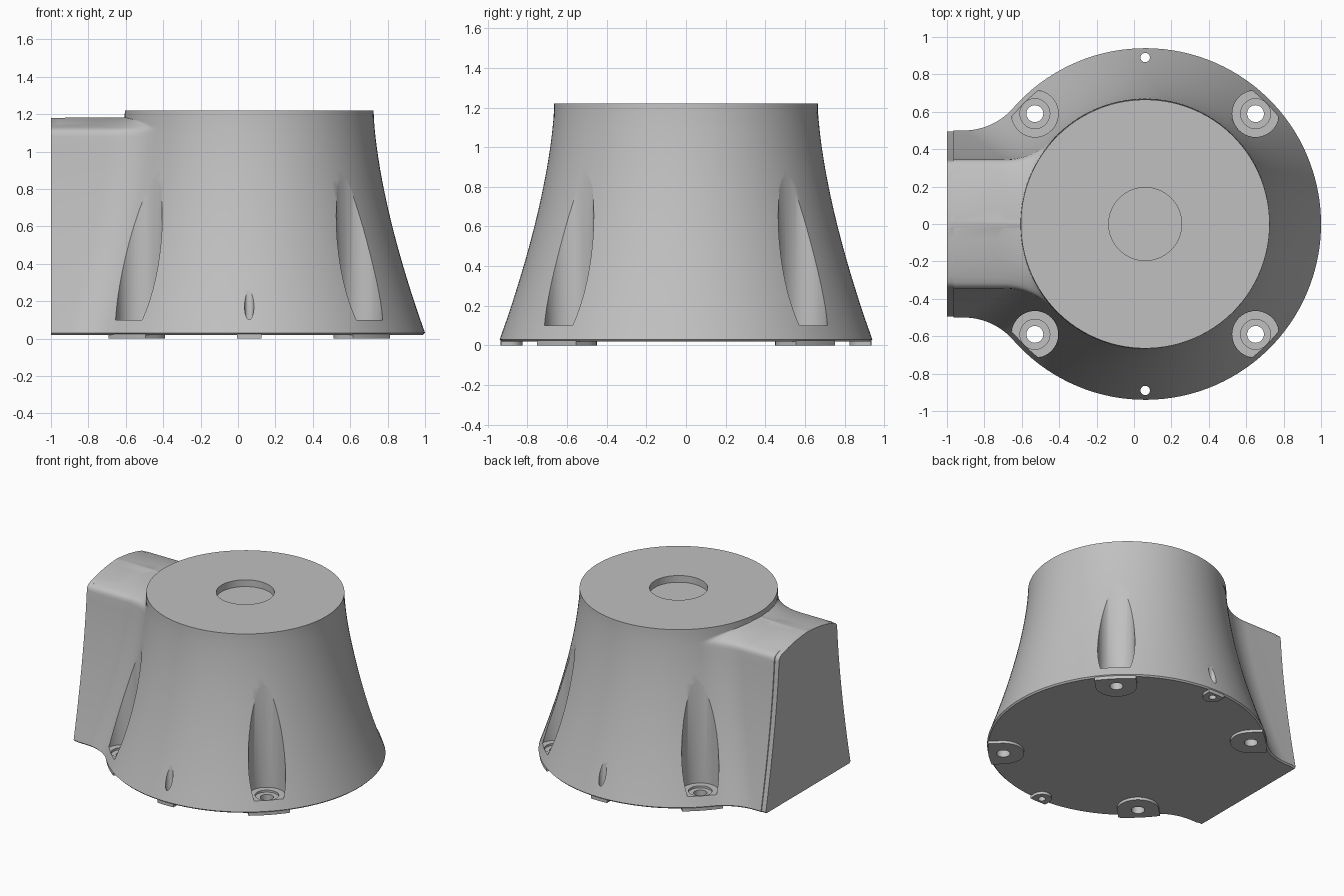
import bpy, bmesh
from math import sin, cos, pi, atan2, sqrt, radians

cube = bpy.data.objects.get("Cube")
if cube:
    bpy.data.objects.remove(cube, do_unlink=True)

CX = 0.06            # axis of the round housing
TOP, RIM = 1.22, 0.665
BOLT = 0.59          # bolt offset from the axis
grey = bpy.data.materials.new("matte_grey")
grey.use_nodes = True
grey.diffuse_color = (0.53, 0.53, 0.53, 1)
grey.node_tree.nodes["Principled BSDF"].inputs["Base Color"].default_value = grey.diffuse_color


def loft(name, rings):
    """Skin a stack of equal-length rings and cap both ends."""
    bm = bmesh.new()
    loops = [[bm.verts.new(p) for p in ring] for ring in rings]
    n = len(loops[0])
    for a, b in zip(loops, loops[1:]):
        for i in range(n):
            j = (i + 1) % n
            bm.faces.new((a[i], a[j], b[j], b[i]))
    bm.faces.new(loops[0][::-1])
    bm.faces.new(loops[-1])
    bmesh.ops.recalc_face_normals(bm, faces=bm.faces)
    mesh = bpy.data.meshes.new(name)
    bm.to_mesh(mesh)
    bm.free()
    mesh.materials.append(grey)
    obj = bpy.data.objects.new(name, mesh)
    bpy.context.collection.objects.link(obj)
    return obj


def activate(obj):
    bpy.ops.object.select_all(action='DESELECT')
    obj.select_set(True)
    bpy.context.view_layer.objects.active = obj


def drill(obj, x, y, radius, z0, z1):
    """Cut a vertical round hole."""
    circle = [(x + radius * cos(a), y + radius * sin(a))
              for a in (2 * pi * i / 40 for i in range(40))]
    cutter = loft("cutter", [[(px, py, z) for px, py in circle] for z in (z0, z1)])
    cutter.hide_render = True
    mod = obj.modifiers.new("drill", 'BOOLEAN')
    mod.operation, mod.solver, mod.object = 'DIFFERENCE', 'EXACT', cutter
    activate(obj)
    bpy.ops.object.modifier_apply(modifier=mod.name)
    bpy.data.objects.remove(cutter, do_unlink=True)


def smooth(obj):
    activate(obj)
    bpy.ops.object.shade_smooth_by_angle(angle=radians(30))


def radius_at(z):
    return RIM + 0.275 * ((TOP - z) / 1.19) ** 1.55


def outline(r, w, fillet):
    """Circle blended by fillets into a side arm of half width w."""
    dx = sqrt((r + fillet) ** 2 - (w + fillet) ** 2)
    tangent = atan2(w + fillet, -dx)
    arc = [(r * cos(a), r * sin(a))
           for a in (tangent * i / 48 for i in range(49))]
    start = atan2(-(w + fillet), dx)
    for i in range(1, 15):
        a = start + (-pi / 2 - start) * i / 14
        arc.append((-dx + fillet * cos(a), w + fillet + fillet * sin(a)))
    end = -1 - CX
    # shallow step of the mounting flange
    arc += [(end + 0.036, w), (end + 0.034, w - 0.005), (end, w - 0.005)]
    return arc + [(x, -y) for x, y in arc[:0:-1]]


def place(points, z):
    return [(CX + x, y, z) for x, y in points]


def project(points, r, z):
    return place([(r * cos(atan2(y, x)), r * sin(atan2(y, x))) for x, y in points], z)


# Housing: flared round body with the side arm
rings = [place(outline(0.93, 0.49, 0.35), 0.02)]
for i in range(19):
    z = 0.03 + 1.05 * i / 18
    r = radius_at(z)
    rings.append(place(outline(r, 0.345 + (r - 0.675) * 0.585, 0.35), z))
# Arched roof of the arm
for z, w in ((1.10, 0.342), (1.115, 0.332), (1.125, 0.315), (1.135, 0.285),
             (1.15, 0.23), (1.165, 0.155), (1.175, 0.08), (1.18, 0.02)):
    last = outline(radius_at(z), w, min(0.35, w + 0.1))
    rings.append(place(last, z))
# Round collar above the arm, with the shallow centre recess
rings += [project(last, radius_at(1.183), 1.183), project(last, RIM, TOP),
          project(last, 0.195, TOP), project(last, 0.195, TOP - 0.05)]
housing = loft("housing", rings)

corners = [(sx, sy) for sx in (-1, 1) for sy in (-1, 1)]
for sx, sy in corners:
    x, y = CX + sx * BOLT, sy * BOLT
    drill(housing, x, y, 0.125, 0.1, 1.0)     # bolt pocket
    drill(housing, x, y, 0.08, 0.085, 0.3)    # washer seat
    drill(housing, x, y, 0.045, -0.1, 0.2)    # bolt hole
for sy in (-1, 1):
    drill(housing, CX, sy * 0.89, 0.025, -0.1, 0.5)
smooth(housing)


def foot(name, angle, dist, half, hole):
    """U-shaped pad round a hole, running out to the base edge."""
    edge = 0.935
    pts = [(dist + half * cos(a), half * sin(a))
           for a in (pi / 2 + pi * i / 20 for i in range(21))]
    swing = atan2(half, sqrt(edge ** 2 - half ** 2))
    pts += [(edge * cos(a), edge * sin(a))
            for a in (swing * (i / 5 - 1) for i in range(11))]
    c, s = cos(angle), sin(angle)
    pts = [(x * c - y * s, x * s + y * c) for x, y in pts]
    pad = loft(name, [place(pts, 0), place(pts, 0.024)])
    drill(pad, CX + dist * c, dist * s, hole, -0.1, 0.1)
    smooth(pad)


# Feet under the bolts and the two small holes
for sx, sy in corners:
    name = ("back" if sy > 0 else "front") + ("_left" if sx > 0 else "_right") + "_foot"
    foot(name, atan2(sy, sx), BOLT * sqrt(2), 0.14, 0.045)
foot("back_small_foot", pi / 2, 0.89, 0.065, 0.025)
foot("front_small_foot", -pi / 2, 0.89, 0.065, 0.025)
